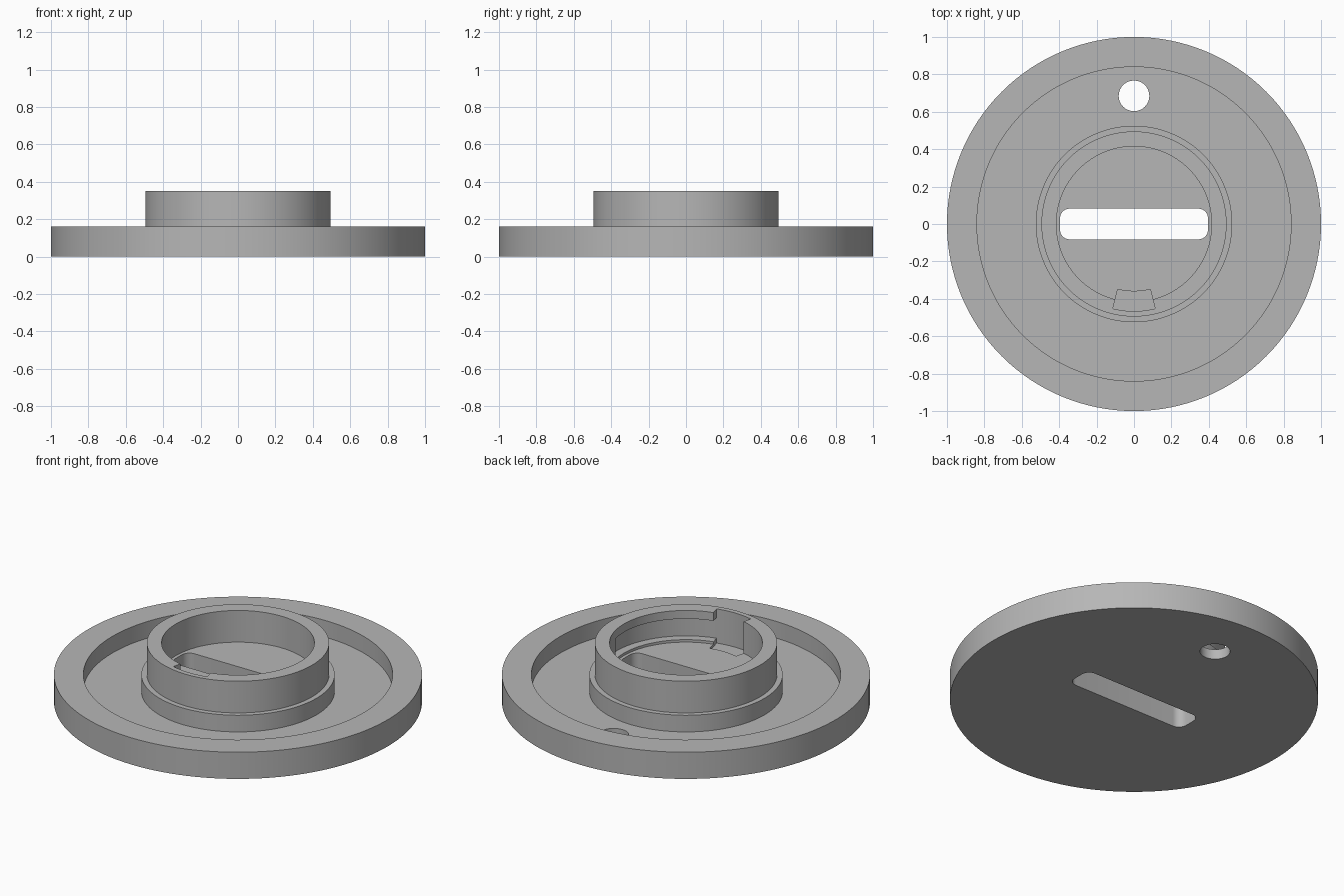
import bpy
import bmesh
from math import cos, sin, pi, radians

cube = bpy.data.objects.get("Cube")
if cube:
    bpy.data.objects.remove(cube, do_unlink=True)

SEGMENTS = 128

grey = bpy.data.materials.new("plain grey")
grey.use_nodes = True
colour = (0.47, 0.47, 0.47, 1)
grey.diffuse_color = colour
grey.node_tree.nodes["Principled BSDF"].inputs["Base Color"].default_value = colour


def add_object(name, bm):
    bmesh.ops.recalc_face_normals(bm, faces=bm.faces)
    mesh = bpy.data.meshes.new(name)
    bm.to_mesh(mesh)
    bm.free()
    mesh.materials.append(grey)
    obj = bpy.data.objects.new(name, mesh)
    bpy.context.collection.objects.link(obj)
    return obj


def lathe(name, profile):
    """Spin a radius/height profile, closing it on the axis."""
    bm = bmesh.new()
    rings = []
    for r, z in profile:
        angles = [2 * pi * i / SEGMENTS for i in range(SEGMENTS)]
        rings.append([bm.verts.new((r * cos(a), r * sin(a), z)) for a in angles])
    for low, high in zip(rings, rings[1:]):
        for i in range(SEGMENTS):
            j = (i + 1) % SEGMENTS
            bm.faces.new((low[i], low[j], high[j], high[i]))
    bm.faces.new(rings[0])
    bm.faces.new(rings[-1])
    return add_object(name, bm)


def prism(name, outline, bottom, top):
    """Raise a flat outline into a solid."""
    bm = bmesh.new()
    face = bm.faces.new([bm.verts.new((x, y, bottom)) for x, y in outline])
    raised = bmesh.ops.extrude_face_region(bm, geom=[face])["geom"]
    verts = [v for v in raised if isinstance(v, bmesh.types.BMVert)]
    bmesh.ops.translate(bm, verts=verts, vec=(0, 0, top - bottom))
    return add_object(name, bm)


def arc(radius, start, end, steps, x=0, y=0):
    angles = [radians(start + (end - start) * i / steps) for i in range(steps + 1)]
    return [(x + radius * cos(a), y + radius * sin(a)) for a in angles]


def sector(inner, outer, start, end, steps):
    return arc(outer, start, end, steps) + arc(inner, end, start, steps)


# Round base with raised rim, stepped boss and hollow collar
base = lathe("round_base", [
    (1.0, 0), (1.0, 0.16), (0.84, 0.16), (0.84, 0.06),
    (0.525, 0.06), (0.525, 0.16), (0.495, 0.16), (0.495, 0.35),
    (0.415, 0.35), (0.415, 0.16),
])

# Rounded slot through the middle
slot_outline = []
for i, (sx, sy) in enumerate([(1, 1), (-1, 1), (-1, -1), (1, -1)]):
    slot_outline += arc(0.05, 90 * i, 90 * i + 90, 8, sx * 0.345, sy * 0.032)

cutters = [
    prism("slot_cutter", slot_outline, -0.1, 0.25),
    # Small hole in the back of the tray
    prism("hole_cutter", arc(0.082, 0, 348.75, 31, 0, 0.685), -0.1, 0.25),
    # Entry notch at the front of the collar
    prism("notch_cutter", sector(0.36, 0.466, -104, -76, 12), 0.145, 0.5),
    # Locking groove running round inside the collar from the notch
    prism("groove_cutter", sector(0.39, 0.464, -90, 12, 40), 0.175, 0.30),
]

bpy.context.view_layer.objects.active = base
for cutter in cutters:
    cutter.hide_render = True
    cut = base.modifiers.new(cutter.name, "BOOLEAN")
    cut.operation = "DIFFERENCE"
    cut.solver = "EXACT"
    cut.object = cutter
    bpy.ops.object.modifier_apply(modifier=cut.name)
    bpy.data.objects.remove(cutter, do_unlink=True)

# Smooth round walls with crisp edges
bpy.ops.object.select_all(action="DESELECT")
base.select_set(True)
bpy.ops.object.shade_smooth_by_angle(angle=radians(30))
